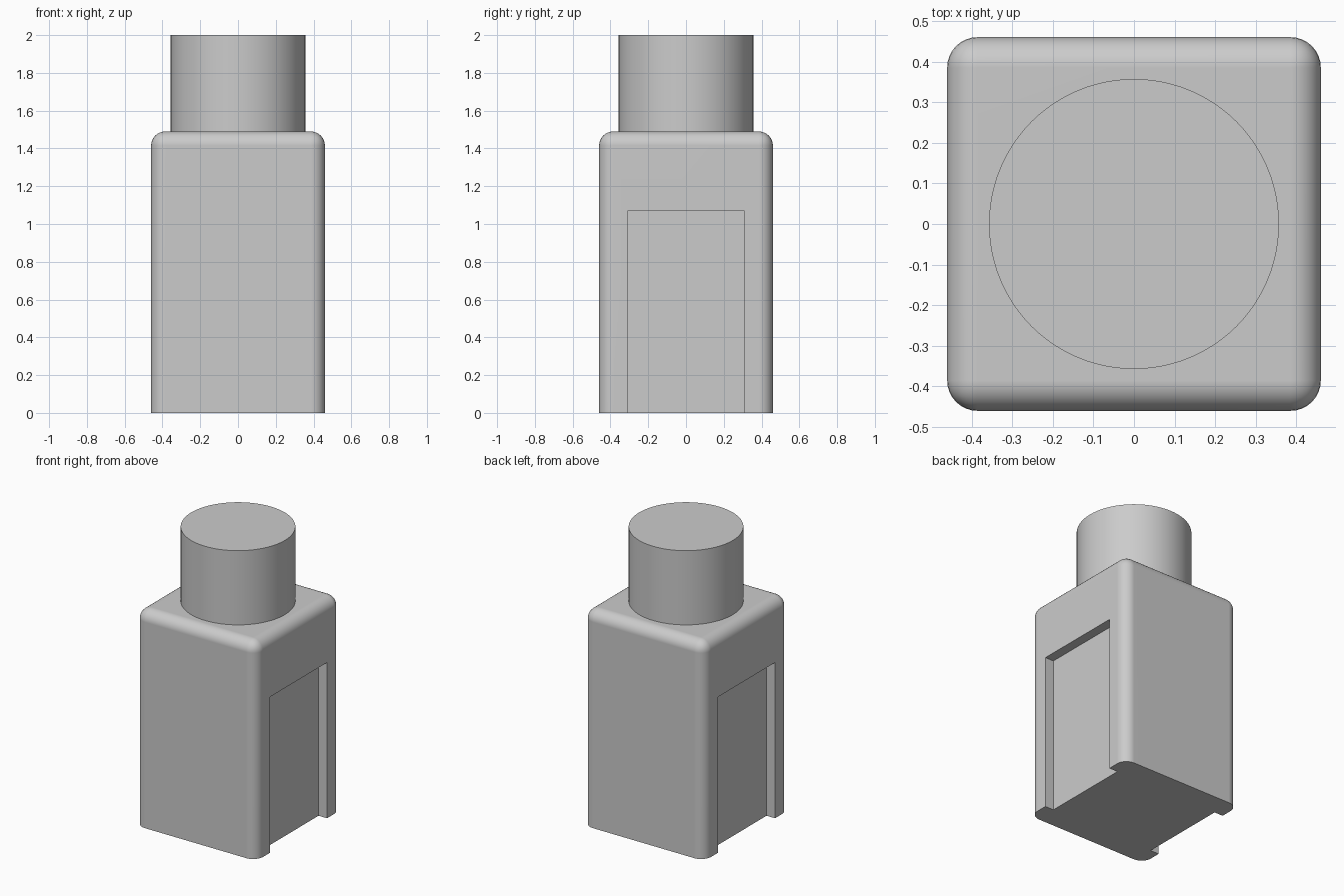
import bpy
import bmesh
from mathutils import Matrix, Vector

if "Cube" in bpy.data.objects:
    bpy.data.objects.remove(bpy.data.objects["Cube"], do_unlink=True)

WIDTH, BODY_TOP, TOTAL = 0.92, 1.49, 2.0
BEVEL = 0.075
SLOT_WIDTH, SLOT_TOP, SLOT_DEPTH = 0.62, 1.07, 0.065
NECK_RADIUS = 0.357

grey = bpy.data.materials.new("plain grey")
grey.use_nodes = True
grey.diffuse_color = (0.6, 0.6, 0.6, 1)
grey.node_tree.nodes["Principled BSDF"].inputs["Base Color"].default_value = grey.diffuse_color


def make_object(name, bm):
    mesh = bpy.data.meshes.new(name)
    bm.to_mesh(mesh)
    bm.free()
    mesh.materials.append(grey)
    obj = bpy.data.objects.new(name, mesh)
    bpy.context.collection.objects.link(obj)
    return obj


def box(size, centre):
    bm = bmesh.new()
    matrix = Matrix.Translation(centre) @ Matrix.Diagonal((*size, 1))
    bmesh.ops.create_cube(bm, size=1, matrix=matrix)
    return bm


def activate(obj):
    bpy.ops.object.select_all(action="DESELECT")
    obj.select_set(True)
    bpy.context.view_layer.objects.active = obj


# Body: square block with rounded sides and top, flat sharp base
bm = box((WIDTH, WIDTH, BODY_TOP), Vector((0, 0, BODY_TOP / 2)))
rounded = [e for e in bm.edges if max(v.co.z for v in e.verts) > 0.1]
bmesh.ops.bevel(bm, geom=rounded, offset=BEVEL, segments=8, profile=0.5,
                affect="EDGES", clamp_overlap=True)
body = make_object("body", bm)

# Recessed slots open at the base, one on each side
for side in (-1, 1):
    cutter = make_object("slot_cutter", box(
        (SLOT_DEPTH * 2, SLOT_WIDTH, SLOT_TOP * 2),
        Vector((side * WIDTH / 2, 0, 0))))
    cutter.hide_render = True
    cut = body.modifiers.new("slot", "BOOLEAN")
    cut.operation = "DIFFERENCE"
    cut.solver = "EXACT"
    cut.object = cutter
    activate(body)
    bpy.ops.object.modifier_apply(modifier=cut.name)
    bpy.data.objects.remove(cutter, do_unlink=True)

# Neck: round post on top
bm = bmesh.new()
bmesh.ops.create_cone(bm, cap_ends=True, segments=96, radius1=NECK_RADIUS,
                      radius2=NECK_RADIUS, depth=TOTAL - BODY_TOP,
                      matrix=Matrix.Translation((0, 0, (TOTAL + BODY_TOP) / 2)))
neck = make_object("neck", bm)

# Smooth rounds, crisp edges
for obj in (body, neck):
    activate(obj)
    bpy.ops.object.shade_smooth_by_angle(angle=0.6)
    weighted = obj.modifiers.new("flat face normals", "WEIGHTED_NORMAL")
    weighted.keep_sharp = True
